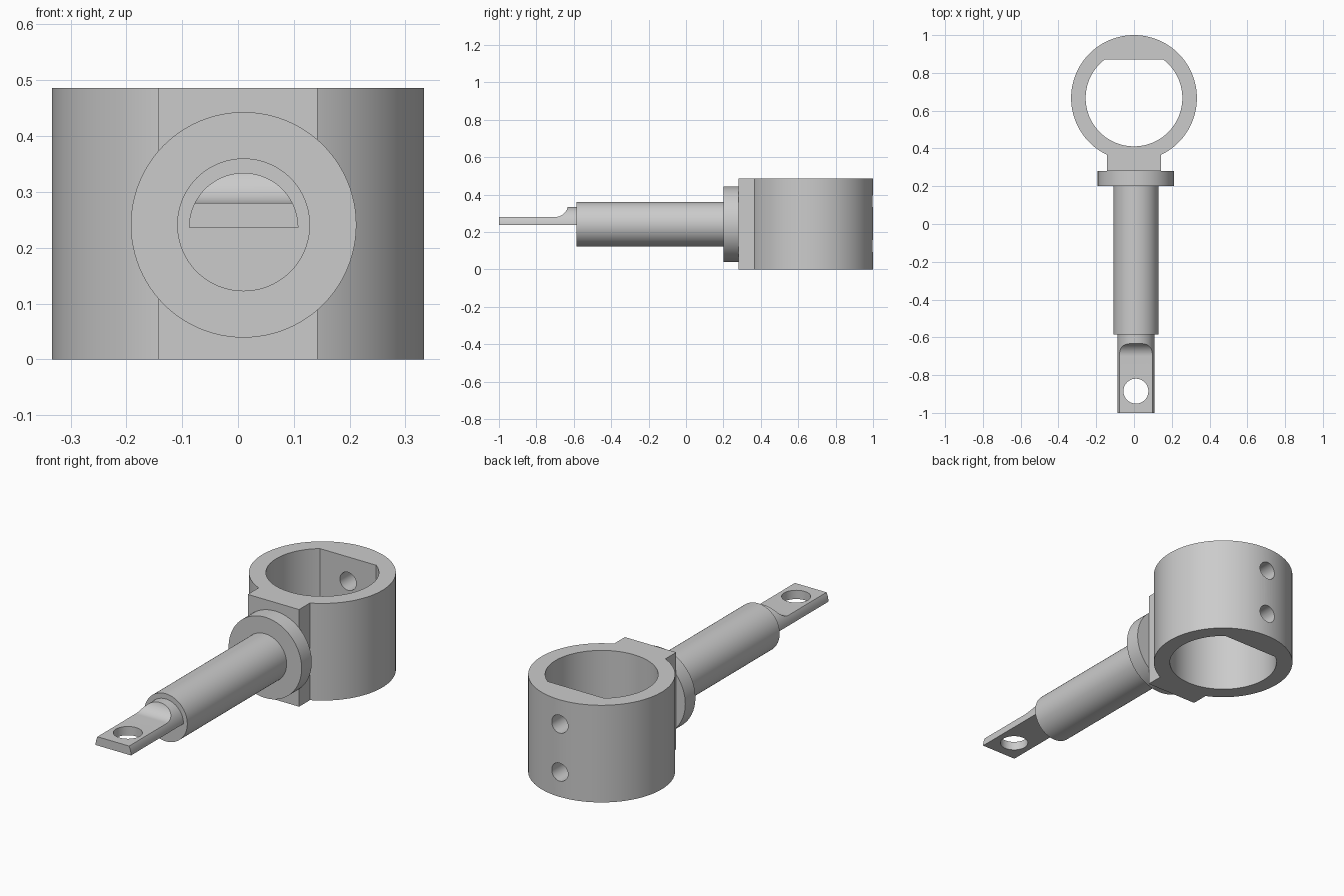
import bpy
import bmesh
from math import asin, cos, pi, radians, sin
from mathutils import Matrix, Vector

cube = bpy.data.objects.get("Cube")
if cube:
    bpy.data.objects.remove(cube)

steel = bpy.data.materials.new("plain grey")
steel.use_nodes = True
grey = (0.6, 0.6, 0.6, 1)
steel.diffuse_color = grey
steel.node_tree.nodes["Principled BSDF"].inputs["Base Color"].default_value = grey

HEIGHT = 0.486
RING_Y, RING_R, BORE_R, FLAT_Y = 0.667, 0.333, 0.256, 0.87
AXIS_X, AXIS_Z = 0.01, 0.241
TONGUE_Z, TONGUE_TOP, TONGUE_R = 0.236, 0.28, 0.098


def arc(cx, cy, r, start, end, steps):
    return [(cx + r * cos(start + (end - start) * i / steps),
             cy + r * sin(start + (end - start) * i / steps))
            for i in range(steps + 1)]


def circle(cx, cy, r, steps=96):
    return arc(cx, cy, r, 0, 2 * pi, steps)[:-1]


def prism(name, outline, axis, low, high):
    """Extrude a 2D outline along an axis between two levels."""
    place = {"x": lambda a, b, t: (t, a, b),
             "y": lambda a, b, t: (a, t, b),
             "z": lambda a, b, t: (a, b, t)}[axis]
    bm = bmesh.new()
    face = bm.faces.new([bm.verts.new(place(a, b, low)) for a, b in outline])
    out = bmesh.ops.extrude_face_region(bm, geom=[face])
    moved = [v for v in out["geom"] if isinstance(v, bmesh.types.BMVert)]
    bmesh.ops.translate(bm, verts=moved, vec=Vector(place(0, 0, high - low)))
    bmesh.ops.recalc_face_normals(bm, faces=bm.faces)
    return finish(name, bm)


def finish(name, bm):
    mesh = bpy.data.meshes.new(name)
    bm.to_mesh(mesh)
    bm.free()
    mesh.materials.append(steel)
    obj = bpy.data.objects.new(name, mesh)
    bpy.context.collection.objects.link(obj)
    return obj


def combine(obj, other, operation):
    """Apply a boolean and discard the helper."""
    mod = obj.modifiers.new("boolean", "BOOLEAN")
    mod.operation, mod.object, mod.solver = operation, other, "EXACT"
    bpy.ops.object.select_all(action="DESELECT")
    bpy.context.view_layer.objects.active = obj
    obj.select_set(True)
    bpy.ops.object.modifier_apply(modifier=mod.name)
    bpy.data.objects.remove(other)


def smooth(obj):
    bpy.ops.object.select_all(action="DESELECT")
    bpy.context.view_layer.objects.active = obj
    obj.select_set(True)
    bpy.ops.object.shade_smooth_by_angle(angle=radians(25))


# Collar with its mounting block, flat-sided bore and two screw holes
collar = prism("collar", circle(0, RING_Y, RING_R, 128), "z", 0, HEIGHT)
block = prism("block", [(-0.142, 0.28), (0.142, 0.28), (0.142, 0.5), (-0.142, 0.5)],
              "z", 0, HEIGHT)
combine(collar, block, "UNION")
flat = asin((FLAT_Y - RING_Y) / BORE_R)
bore = arc(0, RING_Y, BORE_R, pi - flat, 2 * pi + flat, 96)
combine(collar, prism("bore_cutter", bore, "z", -0.1, HEIGHT + 0.1), "DIFFERENCE")
for z in (0.124, 0.364):
    screw = prism("screw_cutter", circle(0, z, 0.045, 48), "y", RING_Y, 1.1)
    combine(collar, screw, "DIFFERENCE")
smooth(collar)

# Round shaft with its flange
for name, radius, start, end in (("flange", 0.202, 0.2, 0.28),
                                 ("shaft", 0.119, -0.585, 0.21)):
    smooth(prism(name, circle(AXIS_X, AXIS_Z, radius), "y", start, end))

# Half-round tongue, milled flat with a curved run-out and a pin hole
tongue = prism("tongue", arc(AXIS_X, TONGUE_Z, TONGUE_R, 0, pi, 64), "y", -1, -0.57)
runout = arc(-0.7, TONGUE_TOP + 0.07, 0.07, -pi / 2, 0, 20)
milled = [(-1.1, TONGUE_TOP)] + runout + [(-0.63, 0.5), (-1.1, 0.5)]
combine(tongue, prism("mill_cutter", milled, "x", -0.3, 0.3), "DIFFERENCE")
pin = prism("pin_cutter", circle(AXIS_X, -0.885, 0.066, 64), "z", 0, 0.5)
combine(tongue, pin, "DIFFERENCE")
smooth(tongue)
